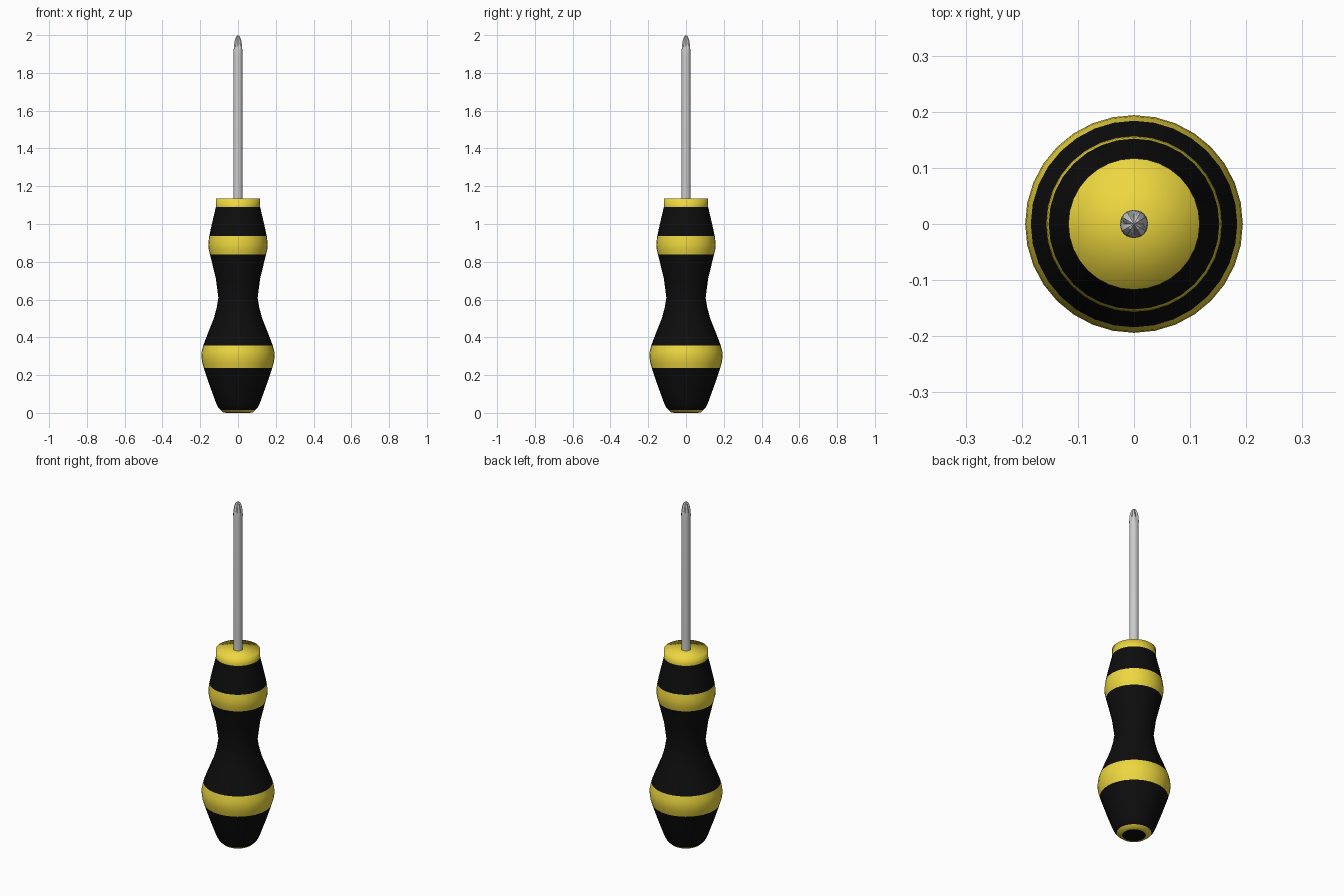
import bpy, bmesh, math

if "Cube" in bpy.data.objects:
    bpy.data.objects.remove(bpy.data.objects["Cube"])

def material(name, rgb):
    m = bpy.data.materials.new(name)
    m.diffuse_color = (*rgb, 1)
    m.use_nodes = True
    m.node_tree.nodes["Principled BSDF"].inputs["Base Color"].default_value = m.diffuse_color
    return m

yellow = material("yellow", (0.85, 0.68, 0.05))
black = material("black", (0.004, 0.004, 0.004))

def lathe(name, profile, mat=None, segs=32, flute=None, angle=None):
    """Spin (radius, z) points around z; flute(angle, z) can scale the radius."""
    bm = bmesh.new()
    rings = []
    for r, z in profile:
        if r == 0:
            rings.append([bm.verts.new((0, 0, z))] * segs)
            continue
        ring = []
        for i in range(segs):
            a = 2 * math.pi * i / segs
            k = r * (flute(a, z) if flute else 1)
            ring.append(bm.verts.new((k * math.cos(a), k * math.sin(a), z)))
        rings.append(ring)
    for lo, hi in zip(rings, rings[1:]):
        for i in range(segs):
            j = (i + 1) % segs
            bm.faces.new(list(dict.fromkeys((lo[i], lo[j], hi[j], hi[i]))))
    me = bpy.data.meshes.new(name)
    bm.to_mesh(me)
    bm.free()
    if mat:
        me.materials.append(mat)
    ob = bpy.data.objects.new(name, me)
    bpy.context.collection.objects.link(ob)
    me.shade_smooth()
    if angle:
        bpy.ops.object.select_all(action='DESELECT')
        ob.select_set(True)
        bpy.context.view_layer.objects.active = ob
        bpy.ops.object.shade_smooth_by_angle(angle=math.radians(angle))
    return ob

# Handle, from the butt upwards
lathe("butt_disc", [(0, 0), (0.063, 0)], black)
lathe("butt_ring", [(0.063, 0), (0.078, 0.003), (0.092, 0.015)], yellow)
lathe("lower_grip", [(0.092, 0.015), (0.105, 0.03), (0.116, 0.052), (0.15, 0.145),
                     (0.181, 0.237)], black)
lathe("lower_band", [(0.181, 0.237), (0.19, 0.268), (0.194, 0.298), (0.192, 0.325),
                     (0.184, 0.357)], yellow)
lathe("waist_grip", [(0.184, 0.357), (0.16, 0.42), (0.128, 0.5), (0.112, 0.56),
                     (0.104, 0.61), (0.117, 0.71), (0.148, 0.838)], black)
lathe("upper_band", [(0.148, 0.838), (0.155, 0.865), (0.157, 0.89), (0.155, 0.915),
                     (0.152, 0.937)], yellow)
lathe("upper_grip", [(0.152, 0.937), (0.136, 1.01), (0.117, 1.09)], black)
lathe("collar", [(0.117, 1.09), (0.117, 1.135), (0, 1.135)], yellow)

# Steel shaft with four flutes cut into the tapered tip
def flute(a, z):
    depth = min(max((z - 1.9) / 0.07, 0), 1) * 0.45
    return 1 - depth * max(math.cos(4 * a), 0)

lathe("shaft", [(0.025, 1.1), (0.025, 1.9), (0.0255, 1.925), (0.024, 1.95),
                (0.019, 1.975), (0.011, 1.993), (0, 2.0)],
      segs=24, flute=flute, angle=30)
